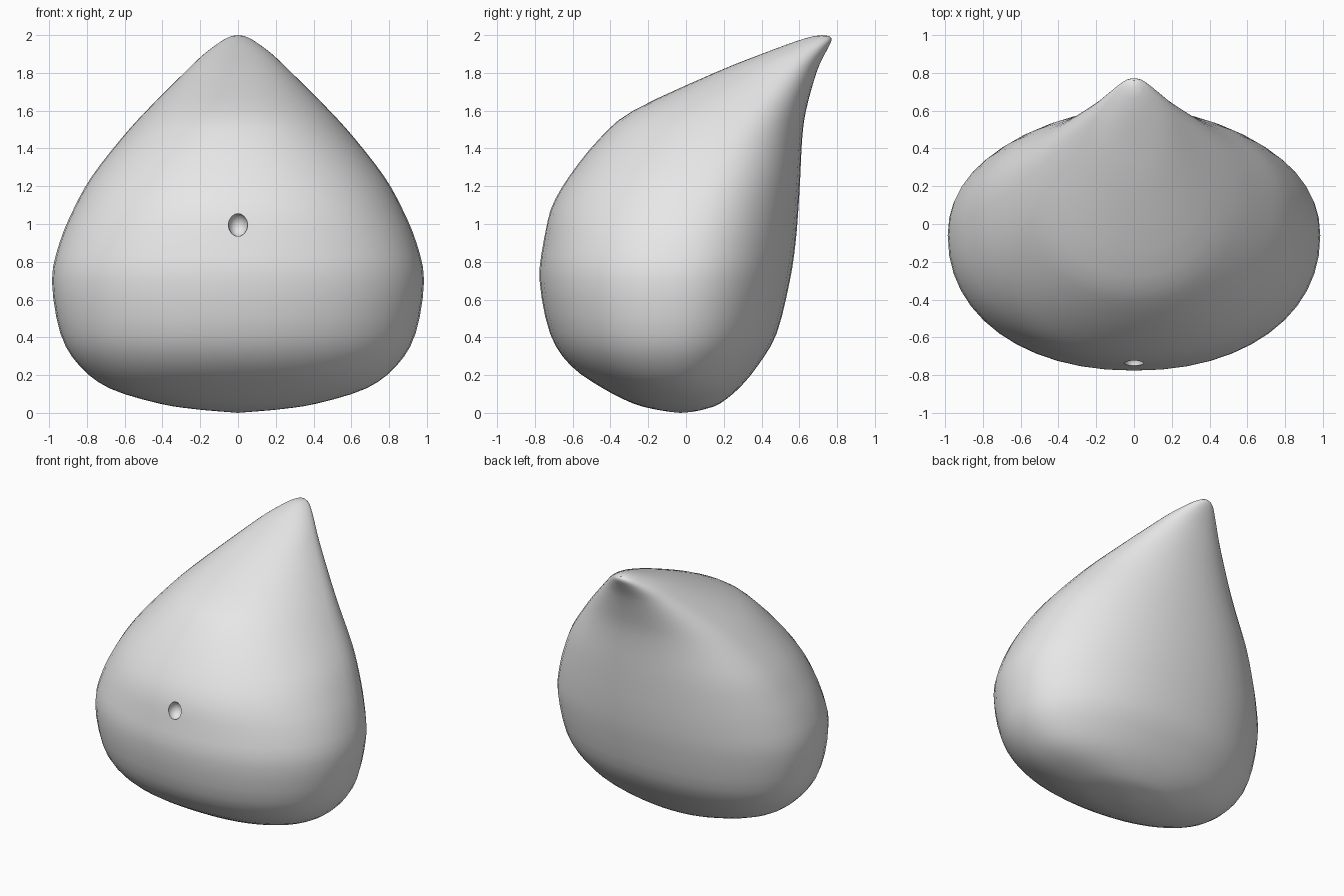
import bpy, bmesh, math
from mathutils import Vector

default_cube = bpy.data.objects.get("Cube")
if default_cube:
    bpy.data.objects.remove(default_cube, do_unlink=True)

SEGMENTS = 48
STEPS = 3

# Body sections: height, half width, front y, widest y, back y
SECTIONS = [
    (0.005, 0.06, -0.08, -0.03, 0.03),
    (0.02, 0.23, -0.17, -0.03, 0.10),
    (0.05, 0.42, -0.28, -0.05, 0.18),
    (0.13, 0.68, -0.44, -0.06, 0.28),
    (0.25, 0.84, -0.61, -0.07, 0.38),
    (0.42, 0.94, -0.72, -0.07, 0.48),
    (0.70, 0.985, -0.775, -0.06, 0.55),
    (0.90, 0.945, -0.755, -0.03, 0.58),
    (1.08, 0.87, -0.715, 0.03, 0.595),
    (1.25, 0.775, -0.62, 0.10, 0.605),
    (1.45, 0.62, -0.46, 0.20, 0.615),
    (1.60, 0.485, -0.28, 0.31, 0.635),
    (1.80, 0.285, 0.15, 0.49, 0.69),
    (1.90, 0.18, 0.40, 0.59, 0.735),
    (1.97, 0.085, 0.59, 0.69, 0.77),
    (1.995, 0.035, 0.68, 0.72, 0.76),
]


def make_material(name, colour):
    mat = bpy.data.materials.new(name)
    mat.use_nodes = True
    mat.diffuse_color = colour
    mat.node_tree.nodes["Principled BSDF"].inputs["Base Color"].default_value = colour
    return mat


def smooth_rows(rows):
    """Catmull-Rom interpolation between neighbouring sections."""
    result = []
    for i in range(len(rows) - 1):
        a, b = rows[max(i - 1, 0)], rows[i]
        c, d = rows[i + 1], rows[min(i + 2, len(rows) - 1)]
        for s in range(STEPS):
            t = s / STEPS
            result.append([
                q + t * (r - p + t * (2 * p - 5 * q + 4 * r - w
                                      + t * (3 * (q - r) + w - p))) / 2
                for p, q, r, w in zip(a, b, c, d)])
    return result + [rows[-1]]


def rounded(value, power=0.93):
    return math.copysign(abs(value) ** power, value)


def section_ring(bm, row):
    z, half, front, middle, back = row
    ring = []
    for k in range(SEGMENTS):
        angle = math.tau * k / SEGMENTS
        side, depth = rounded(math.cos(angle)), rounded(math.sin(angle))
        reach = back - middle if depth > 0 else middle - front
        ring.append(bm.verts.new((half * side, middle + reach * depth, z)))
    return ring


# Teardrop body with its tip swept backwards
bm = bmesh.new()
rings = [section_ring(bm, row) for row in smooth_rows(SECTIONS)]
for low, high in zip(rings, rings[1:]):
    for k in range(SEGMENTS):
        n = (k + 1) % SEGMENTS
        bm.faces.new((low[k], low[n], high[n], high[k]))
for ring, tip in ((rings[0], (0, -0.03, 0)), (rings[-1], (0, 0.72, 2))):
    pole = bm.verts.new(tip)
    for k in range(SEGMENTS):
        bm.faces.new((ring[k], ring[(k + 1) % SEGMENTS], pole))
bmesh.ops.recalc_face_normals(bm, faces=bm.faces)
mesh = bpy.data.meshes.new("body")
bm.to_mesh(mesh)
bm.free()
body = bpy.data.objects.new("body", mesh)
bpy.context.collection.objects.link(body)
grey = make_material("light grey", (0.8, 0.8, 0.8, 1))
mesh.materials.append(grey)

# Small pit in the front, cut with a squashed ball
bpy.ops.mesh.primitive_uv_sphere_add(segments=12, ring_count=8, radius=1,
                                     location=(0, -0.735, 0.995))
cutter = bpy.context.object
cutter.name = "pit_cutter"
cutter.scale = (0.052, 0.06, 0.062)
cutter.data.materials.append(grey)
cutter.hide_render = True
cutter.hide_set(True)
pit = body.modifiers.new("pit", 'BOOLEAN')
pit.operation = 'DIFFERENCE'
pit.object = cutter

# Bake the cut, then shade the skin smoothly with a crisp pit rim
bpy.ops.object.select_all(action='DESELECT')
body.select_set(True)
bpy.context.view_layer.objects.active = body
bpy.ops.object.modifier_apply(modifier=pit.name)
bpy.data.objects.remove(cutter, do_unlink=True)
bpy.ops.object.shade_smooth_by_angle(angle=math.radians(40))
